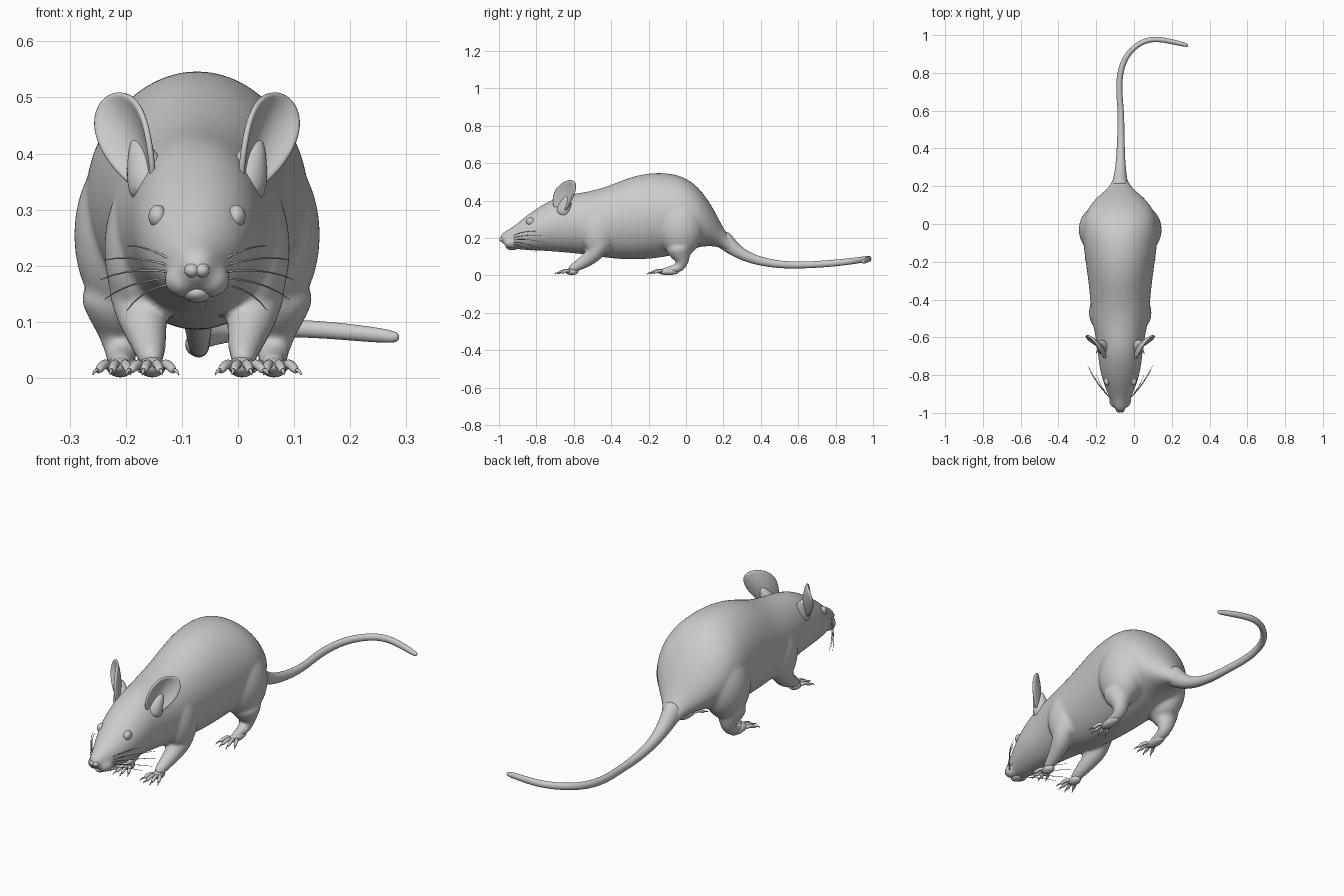
import bpy, bmesh, math
from mathutils import Vector, Matrix

if "Cube" in bpy.data.objects:
    bpy.data.objects.remove(bpy.data.objects["Cube"])

CX = -0.073          # the animal's symmetry plane
X, Y, Z = Vector((1, 0, 0)), Vector((0, 1, 0)), Vector((0, 0, 1))


def tube(bm, pts, radii, ref=X, seg=16, fixed=None):
    """Loft ellipses along a path; radii are numbers or (along ref, across) pairs."""
    pts = [Vector(p) for p in pts]
    rings = []
    for i, p in enumerate(pts):
        t = fixed or (pts[min(i + 1, len(pts) - 1)] - pts[max(i - 1, 0)]).normalized()
        a = (ref - t * ref.dot(t)).normalized()
        b = t.cross(a)
        r = radii[i]
        ra, rb = r if isinstance(r, tuple) else (r, r)
        rings.append([bm.verts.new(p + a * ra * math.cos(k * math.tau / seg)
                                   + b * rb * math.sin(k * math.tau / seg)) for k in range(seg)])
    for r0, r1 in zip(rings, rings[1:]):
        for k in range(seg):
            j = (k + 1) % seg
            bm.faces.new((r0[k], r0[j], r1[j], r1[k]))
    bm.faces.new(rings[0][::-1])
    bm.faces.new(rings[-1])


def ball(bm, c, r, seg=20):
    m = Matrix.Translation(c) @ Matrix.Diagonal((*r, 1))
    bmesh.ops.create_uvsphere(bm, u_segments=seg, v_segments=seg // 2, radius=1, matrix=m)


def make(name, bm, subsurf=0, mirror=False):
    bmesh.ops.recalc_face_normals(bm, faces=bm.faces[:])
    for f in bm.faces:
        f.smooth = True
    me = bpy.data.meshes.new(name)
    bm.to_mesh(me)
    bm.free()
    ob = bpy.data.objects.new(name, me)
    bpy.context.collection.objects.link(ob)
    ob.location.x = CX
    if mirror:
        ob.modifiers.new("mirror", 'MIRROR').use_mirror_merge = False
    if subsurf:
        ob.modifiers.new("subsurf", 'SUBSURF').levels = subsurf
        ob.modifiers["subsurf"].render_levels = subsurf
    return ob


# Body: (y, top z, bottom z, half width)
profile = [(-0.995, .212, .182, .016), (-0.975, .232, .165, .032), (-0.94, .25, .148, .048),
           (-0.9, .28, .138, .066), (-0.85, .322, .134, .086), (-0.8, .357, .132, .102),
           (-0.73, .40, .128, .115), (-0.66, .428, .122, .121), (-0.58, .44, .115, .135),
           (-0.5, .453, .105, .152), (-0.4, .484, .088, .16), (-0.3, .527, .082, .17),
           (-0.2, .55, .085, .185), (-0.1, .55, .098, .198), (-0.02, .533, .12, .202),
           (0.05, .488, .145, .188), (0.1, .43, .155, .162), (0.15, .352, .155, .115),
           (0.185, .28, .146, .07), (0.22, .22, .128, .044), (0.27, .165, .095, .03)]
bm = bmesh.new()
tube(bm, [(0, y, (t + b) / 2) for y, t, b, w in profile],
     [(w, (t - b) / 2) for y, t, b, w in profile], seg=24, fixed=Y)
for s in (-1, 1):
    # Shoulder and front leg
    ball(bm, (s * .105, -.47, .23), (.062, .09, .13))
    tube(bm, [(s * .1, -.46, .24), (s * .108, -.46, .155), (s * .097, -.495, .105),
              (s * .084, -.57, .055), (s * .08, -.63, .024)], [.055, .055, .046, .03, .022])
    # Haunch and hind leg
    ball(bm, (s * .122, -.03, .255), (.1, .125, .16))
    tube(bm, [(s * .14, -.04, .17), (s * .14, -.035, .12), (s * .137, -.018, .08),
              (s * .135, -.025, .045), (s * .135, -.08, .026), (s * .135, -.13, .022)],
         [.08, .062, .04, .03, .024, .02])
    # Whisker pads
    ball(bm, (s * .026, -.935, .175), (.034, .04, .032))
body = make("body", bm, 2)
rm = body.modifiers.new("remesh", 'REMESH')
rm.mode, rm.voxel_size, rm.use_smooth_shade = 'VOXEL', 0.008, True
sm = body.modifiers.new("smooth", 'SMOOTH')
sm.factor, sm.iterations = 0.5, 9

# Tail
tail = [(-.075, .18, .212, .05), (-.074, .22, .172, .043), (-.072, .27, .13, .033),
        (-.071, .33, .097, .026), (-.07, .4, .074, .022), (-.069, .5, .057, .019),
        (-.069, .6, .054, .017), (-.08, .7, .058, .017), (-.076, .8, .066, .017),
        (-.045, .89, .076, .016), (.02, .955, .086, .015), (.1, .985, .09, .015),
        (.2, .966, .082, .014), (.27, .949, .074, .012), (.288, .944, .072, .007)]
bm = bmesh.new()
tube(bm, [(x - CX, y, z) for x, y, z, r in tail], [(r * 1.1, r) for *_, r in tail], ref=Z, seg=12)
make("tail", bm, 2)


# Paws: palm, four arched toes with claws
def paw(name, x, y, length, half):
    bm = bmesh.new()
    ball(bm, (x, y + length * .5, .02), (.025, length * .6, .019))
    for k in (-1.5, -.5, .5, 1.5):
        d = Vector((k * .3, -1, 0)).normalized()
        p = Vector((x + k * half / 2, y + .012 + abs(k) * .006, 0))
        reach = .064 - abs(k) * .007
        tube(bm, [p + Z * .02, p + d * reach * .35 + Z * .027, p + d * reach * .7 + Z * .02,
                  p + d * reach + Z * .011], [.010, .0095, .009, .007], seg=8)
        q = p + d * reach * .93
        tube(bm, [q + Z * .014, q + d * .014 + Z * .014, q + d * .026 + Z * .004],
             [.005, .004, .001], seg=6)
    make(name, bm, 1, True)


paw("front_paws", .08, -.64, .06, .023)
paw("hind_paws", .137, -.145, .10, .025)

# Ears: cupped egg-shaped discs facing forward and outward
bm = bmesh.new()
c = Vector((.106, -.637, .42))
u, n = Vector((.655, .755, 0)), Vector((.755, -.655, 0))
v = Vector((.27, .3, 1))
SEG, RINGS = 32, 8
prev, hub = None, bm.verts.new(c)
for i in range(1, RINGS + 1):
    r = i / RINGS
    ring = []
    for k in range(SEG):
        a = k * math.tau / SEG
        h, w = r * math.sin(a), r * math.cos(a)
        ring.append(bm.verts.new(c + u * w * .07 * (1 + .22 * h) + v * h * .09
                                 + n * .034 * (w * w + .35 * h * h)))
    for k in range(SEG):
        j = (k + 1) % SEG
        bm.faces.new((prev[k], ring[k], ring[j], prev[j]) if prev else (hub, ring[k], ring[j]))
    prev = ring
ears = make("ears", bm, 0, True)
so = ears.modifiers.new("thickness", 'SOLIDIFY')
so.thickness, so.offset = .011, 0
ears.modifiers.new("subsurf", 'SUBSURF').levels = 1

# Ear roots merge the cups into the head
bm = bmesh.new()
tube(bm, [(.075, -.66, .32), (.088, -.65, .36), (.1, -.637, .40), (.11, -.625, .43)],
     [.045, .04, .026, .008])
make("ear_roots", bm, 2, True)

# Eyes
bm = bmesh.new()
ball(bm, (.07, -.832, .288), (.017, .023, .021))
make("eyes", bm, 1, True)

# Nose with two nostril lobes
bm = bmesh.new()
ball(bm, (.009, -.984, .192), (.014, .015, .013))
make("nose", bm, 1, True)

# Mouth and chin
bm = bmesh.new()
ball(bm, (0, -.93, .152), (.026, .035, .018))
make("chin", bm, 1)

# Whiskers: (start z, end x, end y, end z)
bm = bmesh.new()
for z0, ex, ey, ez in [(.208, .125, -.80, .235), (.198, .165, -.76, .21), (.188, .172, -.75, .175),
                       (.178, .165, -.77, .14), (.168, .125, -.80, .12)]:
    p0, p2 = Vector((.04, -.935, z0)), Vector((ex, ey, ez))
    p1 = (p0 + p2) / 2 + Vector((.015, -.01, .018))
    path = [p0 * (1 - t) ** 2 + p1 * 2 * t * (1 - t) + p2 * t * t for t in (0, .2, .4, .6, .8, 1)]
    tube(bm, path, [.002, .002, .0018, .0015, .0012, .0006], ref=Z, seg=5)
make("whiskers", bm, 0, True)
